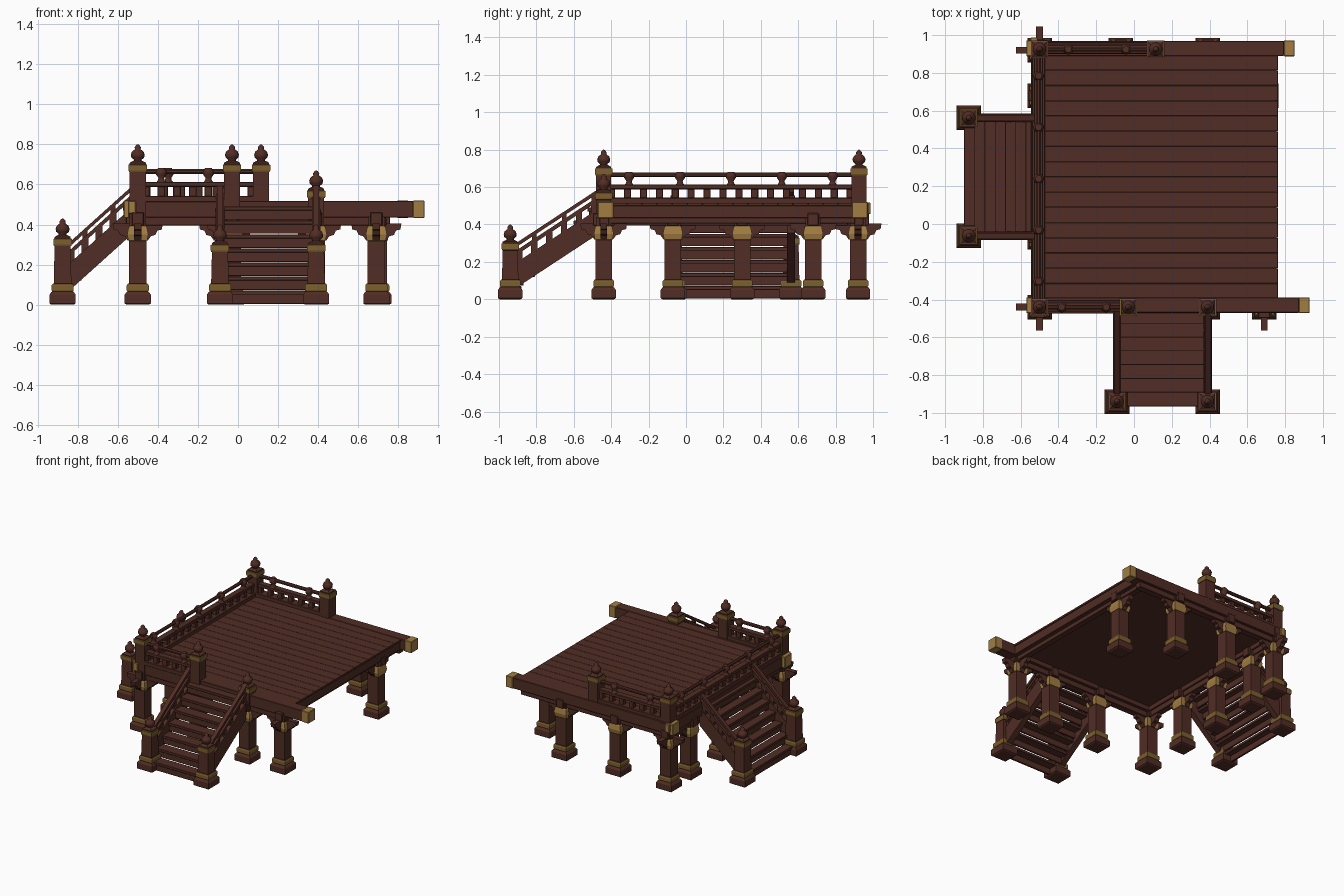
import bpy, bmesh, math
from mathutils import Matrix, Vector

if "Cube" in bpy.data.objects:
    bpy.data.objects.remove(bpy.data.objects["Cube"])


def material(name, rgb):
    m = bpy.data.materials.new(name)
    m.diffuse_color = (*rgb, 1)
    m.use_nodes = True
    m.node_tree.nodes["Principled BSDF"].inputs["Base Color"].default_value = m.diffuse_color
    return m


WOOD = material("dark red wood", (0.082, 0.026, 0.018))
GOLD = material("brass", (0.36, 0.205, 0.055))
AGED = material("aged brass", (0.20, 0.115, 0.026))


def finish(name, bm, mats, frame=None, bevel=0):
    bmesh.ops.recalc_face_normals(bm, faces=bm.faces[:])
    me = bpy.data.meshes.new(name)
    bm.to_mesh(me)
    bm.free()
    for m in mats:
        me.materials.append(m)
    ob = bpy.data.objects.new(name, me)
    bpy.context.collection.objects.link(ob)
    if frame is not None:
        ob.matrix_world = frame
    if bevel:
        b = ob.modifiers.new("bevel", "BEVEL")
        b.width, b.segments = bevel, 1
    return ob


def boxes(name, spans, mat=WOOD, frame=None, bevel=0.003):
    """Boxes given as (x0, x1, y0, y1, z0, z1), joined in one object."""
    bm = bmesh.new()
    for x0, x1, y0, y1, z0, z1 in spans:
        c = Vector((x0 + x1, y0 + y1, z0 + z1)) / 2
        s = Matrix.Diagonal((x1 - x0, y1 - y0, z1 - z0, 1))
        bmesh.ops.create_cube(bm, size=1, matrix=Matrix.Translation(c) @ s)
    return finish(name, bm, [mat], frame, bevel)


def prisms(name, outlines, mat=WOOD, frame=None, bevel=0):
    """Outlines in local x/z, extruded along y; each is (points, y0, y1)."""
    bm = bmesh.new()
    for pts, y0, y1 in outlines:
        f = bm.faces.new([bm.verts.new((u, y0, z)) for u, z in pts])
        g = bmesh.ops.extrude_face_region(bm, geom=[f])
        vs = [v for v in g["geom"] if isinstance(v, bmesh.types.BMVert)]
        bmesh.ops.translate(bm, verts=vs, vec=(0, y1 - y0, 0))
    return finish(name, bm, [mat], frame, bevel)


def turned(name, rings, sides, frame, smooth=False):
    """Stack of rings (radius, z, material of the band above)."""
    bm = bmesh.new()
    k = 1 / math.cos(math.pi / sides) if sides == 4 else 1
    loops = []
    for r, z, m in rings:
        loops.append([bm.verts.new((r * k * math.cos(a), r * k * math.sin(a), z)) for a in
                      [2 * math.pi * (i + 0.5) / sides for i in range(sides)]])
    for j in range(len(loops) - 1):
        for i in range(sides):
            n = (i + 1) % sides
            f = bm.faces.new((loops[j][i], loops[j][n], loops[j + 1][n], loops[j + 1][i]))
            f.material_index = rings[j][2]
            f.smooth = smooth
    bm.faces.new(loops[0])
    bm.faces.new(loops[-1])
    return finish(name, bm, [WOOD, GOLD, AGED], frame)


def at(x, y, z=0, turn=0):
    return Matrix.Translation((x, y, z)) @ Matrix.Rotation(turn, 4, "Z")


FOOT = [(.056, 0, 0), (.065, .006, 0), (.065, .05, 0), (.057, .062, 0), (.051, .066, 2),
        (.055, .072, 2), (.055, .096, 2), (.050, .104, 0), (.044, .106, 0)]


def newel(name, frame, z0, top, foot=False):
    """Square rail post with brass collar and bulb finial."""
    s = .040
    body = FOOT if foot else [(s, z0, 0)]
    t = top
    turned(name, body + [(s, t - .138, 0), (.043, t - .137, 2), (.046, t - .13, 2),
                         (.046, t - .102, 2), (.040, t - .1, 0), (.040, t - .092, 0),
                         (.022, t - .082, 0)], 4, frame)
    turned(name + "_finial", [(.022, t - .09, 0), (.02, t - .077, 0), (.033, t - .066, 0),
                              (.036, t - .052, 0), (.030, t - .036, 0), (.015, t - .025, 0),
                              (.016, t - .014, 0), (.008, t - .004, 0), (.002, t, 0)],
           12, frame, True)


# ---- support posts with brass capitals and scrolled brackets
wing = [(-.125, .405), (-.12, .375), (-.098, .37), (-.088, .348), (-.066, .342), (-.05, .32)]
wing = wing + [(-u, z) for u, z in reversed(wing)]
posts = [(-.5, -.44, 0), (-.03, -.44, 0), (.39, -.44, 0), (.69, -.44, 0),
         (-.5, -.07, 1), (-.5, .30, 1), (-.5, .68, 1), (-.5, .92, 0),
         (-.07, .92, 0), (.39, .92, 0), (.70, .68, 1)]
for i, (x, y, side) in enumerate(posts):
    n = f"support_post_{i}"
    turned(n, FOOT + [(.044, .318, 2), (.047, .322, 1), (.053, .35, 1), (.046, .385, 1),
                      (.040, .392, 0), (.040, .44, 0)], 4, at(x, y))
    corner = i in (0, 3, 7)
    for d in ((0, 1) if corner else (side,)):
        prisms(n + f"_bracket_{d}", [(wing, -.018, .018)], frame=at(x, y, 0, d * math.pi / 2))
    boxes(n + "_nose", [(-.03, .03, -.058, .058, .395, .46)], frame=at(x, y, 0, side * math.pi / 2))

# ---- perimeter beams with brass ends
for name, y, x1 in (("front_beam", -.43, .93), ("back_beam", .93, .85)):
    boxes(name, [(-.56, x1 - .055, y - .04, y + .04, .435, .518)])
    boxes(name + "_brass_ends", [(x1 - .057, x1, y - .042, y + .042, .433, .52),
                                 (-.57, -.525, y - .042, y + .042, .433, .52)], GOLD)
boxes("left_beam", [(-.545, -.465, -.48, .975, .435, .515)])
boxes("left_beam_brass_ends", [(-.547, -.51, -.492, -.465, .455, .517),
                               (-.547, -.51, .965, .987, .455, .517)], GOLD)
boxes("right_beam", [(.69, .755, -.40, .90, .435, .505)])
boxes("lower_tie_beams", [(-.5, .74, -.462, -.412, .395, .44), (-.5, .74, .90, .95, .395, .44),
                          (-.525, -.475, -.44, .93, .395, .44), (.68, .725, -.42, .92, .405, .44)])

# ---- deck: underlayer and planks
boxes("deck_base", [(-.5, .75, -.41, .91, .47, .505)])
N = 16
w = 1.29 / N
boxes("deck_planks", [(-.49, .762, -.395 + i * w, -.395 + (i + 1) * w - .001, .50, .515)
                      for i in range(N)], bevel=.001)


# ---- railings
def railing(name, frame, length):
    boxes(name + "_rails", [(0, length, -.035, .035, .512, .543),
                            (0, length, -.024, .024, .588, .613)], frame=frame)
    k = round(length / .085)
    boxes(name + "_blocks", [((i + .5) * length / k - .019, (i + .5) * length / k + .019,
                              -.017, .017, .54, .59) for i in range(k)], frame=frame)
    turned(name + "_handrail", [(.013, 0, 0), (.013, length, 0)], 8,
           frame @ Matrix.Translation((0, 0, .665)) @ Matrix.Rotation(math.pi / 2, 4, "Y"))
    k = max(2, round(length / .3))
    for i in range(k):
        turned(f"{name}_baluster_{i}", [(.026, .61, 0), (.018, .62, 0), (.015, .632, 0),
                                        (.028, .65, 0), (.029, .665, 0), (.018, .681, 0)],
               10, frame @ Matrix.Translation(((i + .5) * length / k, 0, 0)), True)


railing("front_railing", at(-.5, -.44), .47)
railing("back_railing", at(-.5, .925), .61)
railing("left_railing", at(-.505, -.44, 0, math.pi / 2), 1.36)
for i, (x, y, top) in enumerate(((-.5, -.44, .8), (-.5, .925, .8), (-.03, -.44, .8),
                                 (.115, .925, .8), (.39, -.44, .67))):
    newel(f"deck_newel_{i}", at(x, y), .43, top)


# ---- stairs: local x runs uphill, local y is across
def stairs(name, frame, run, half, newel_top):
    rise, n = .315, 7

    def slope(a, b, u0=0, u1=run):
        za, zb = rise * u0 / run, rise * u1 / run
        return [(u0, a + za), (u1, a + zb), (u1, b + zb), (u0, b + za)]

    parts = []
    for s in (-1, 1):
        c = s * half
        parts += [(slope(.04, .175), c - .022, c + .022), (slope(.215, .24), c - .02, c + .02),
                  (slope(.258, .28), c - .015, c + .015)]
        k = round(run / .075)
        for i in range(k):
            u = (i + .6) * run / k
            parts.append((slope(.165, .225, u - .017, u + .017), c - .014, c + .014))
            if i % 2:
                parts.append((slope(.235, .265, u - .012, u + .012), c - .012, c + .012))
        newel(f"{name}_newel_{s + 1}", frame @ Matrix.Translation((0, c, 0)), 0, newel_top, True)
    prisms(name + "_sides", parts, frame=frame)
    d = (run + .03) / n
    steps, e = [], half - .02
    for i in range(n):
        u, z = -.025 + i * d, .07 * (i + 1)
        steps += [(u, u + d + .012, -e, e, z - .02, z),
                  (u + .01, u + .024, -e, e, z - .066, z - .018)]
    boxes(name + "_steps", steps, frame=frame, bevel=.002)


stairs("front_stairs", at(.15, -.94, 0, math.pi / 2), .48, .24, .40)
stairs("left_stairs", at(-.875, .25), .35, .312, .43)
